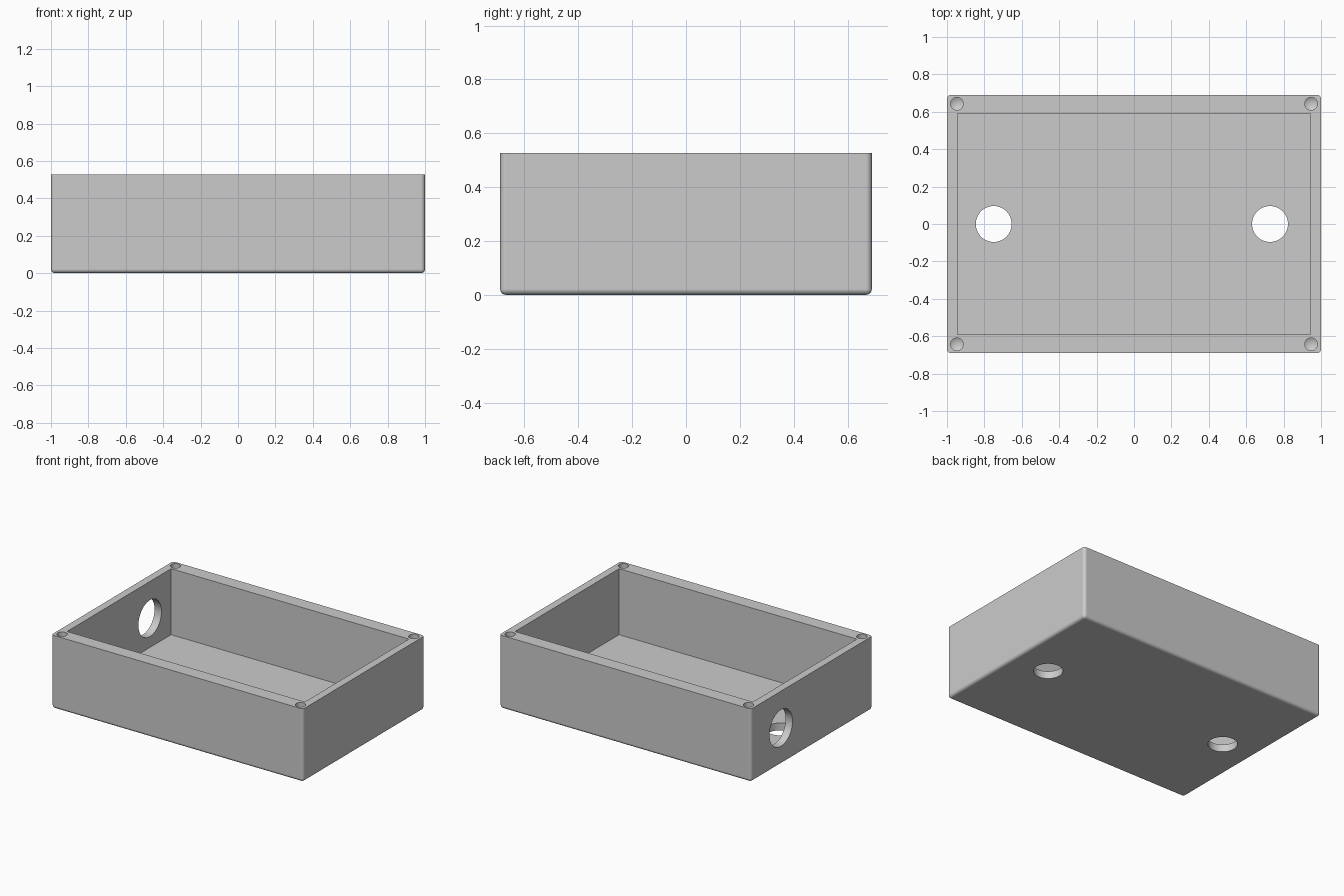
import bpy
import bmesh
from math import radians
from mathutils import Matrix, Vector

HX, HY, H = 1.0, 0.69, 0.527      # outer half sizes and height
IX, IY, FLOOR = 0.945, 0.59, 0.053  # cavity half sizes and floor level
FILLET = 0.022

default = bpy.data.objects.get("Cube")
if default:
    bpy.data.objects.remove(default)

grey = bpy.data.materials.new("light grey")
grey.use_nodes = True
colour = (0.6, 0.6, 0.6, 1)
grey.diffuse_color = colour
grey.node_tree.nodes["Principled BSDF"].inputs["Base Color"].default_value = colour


def make_object(name, bm):
    bmesh.ops.recalc_face_normals(bm, faces=bm.faces)
    mesh = bpy.data.meshes.new(name)
    bm.to_mesh(mesh)
    bm.free()
    mesh.materials.append(grey)
    obj = bpy.data.objects.new(name, mesh)
    bpy.context.collection.objects.link(obj)
    return obj


def block(x, y, z0, z1):
    bm = bmesh.new()
    bmesh.ops.create_cube(bm, size=1)
    bmesh.ops.scale(bm, vec=(2 * x, 2 * y, z1 - z0), verts=bm.verts)
    bmesh.ops.translate(bm, vec=(0, 0, (z0 + z1) / 2), verts=bm.verts)
    return bm


def drill(name, centre, radius, depth, turn=Matrix.Identity(3), tip=0):
    """Round cutter; tip lowers the middle of its bottom into a drill point."""
    bm = bmesh.new()
    bmesh.ops.create_cone(bm, cap_ends=True, cap_tris=True, segments=48,
                          radius1=radius, radius2=radius, depth=depth)
    for v in bm.verts:
        if v.co.z < 0 and v.co.xy.length < radius / 2:
            v.co.z -= tip
    bmesh.ops.rotate(bm, matrix=turn, verts=bm.verts)
    bmesh.ops.translate(bm, vec=Vector(centre), verts=bm.verts)
    return make_object(name, bm)


# Outer body: rounded upright corners and bottom edges, crisp rim
bm = block(HX, HY, 0, H)
soft = [e for e in bm.edges if min(v.co.z for v in e.verts) < H / 2]
bmesh.ops.bevel(bm, geom=soft, offset=FILLET, segments=5, profile=0.5,
                affect='EDGES')
box = make_object("enclosure_box", bm)

# Cutters: cavity, two floor holes, cable hole in one end, rim screw holes
cutters = [make_object("cavity_cutter", block(IX, IY, FLOOR, H + 0.2))]
for x in (-0.75, 0.727):
    cutters.append(drill("floor_hole_cutter", (x, 0, 0.03), 0.096, 0.2))
cutters.append(drill("cable_hole_cutter", (-HX, 0.35, 0.262), 0.131, 0.3,
                     Matrix.Rotation(radians(90), 3, 'Y')))
for sx in (-1, 1):
    for sy in (-1, 1):
        cutters.append(drill("screw_hole_cutter", (sx * 0.947, sy * 0.643, H),
                             0.034, 0.36, tip=0.02))

bpy.ops.object.select_all(action='DESELECT')
bpy.context.view_layer.objects.active = box
box.select_set(True)
for cutter in cutters:
    cut = box.modifiers.new("cut", 'BOOLEAN')
    cut.operation = 'DIFFERENCE'
    cut.solver = 'EXACT'
    cut.object = cutter
    bpy.ops.object.modifier_apply(modifier=cut.name)
    bpy.data.objects.remove(cutter)

# Smooth fillets and bores, flat walls
bpy.ops.object.shade_smooth_by_angle(angle=radians(30))
weighted = box.modifiers.new("flat_walls", 'WEIGHTED_NORMAL')
weighted.keep_sharp = True
